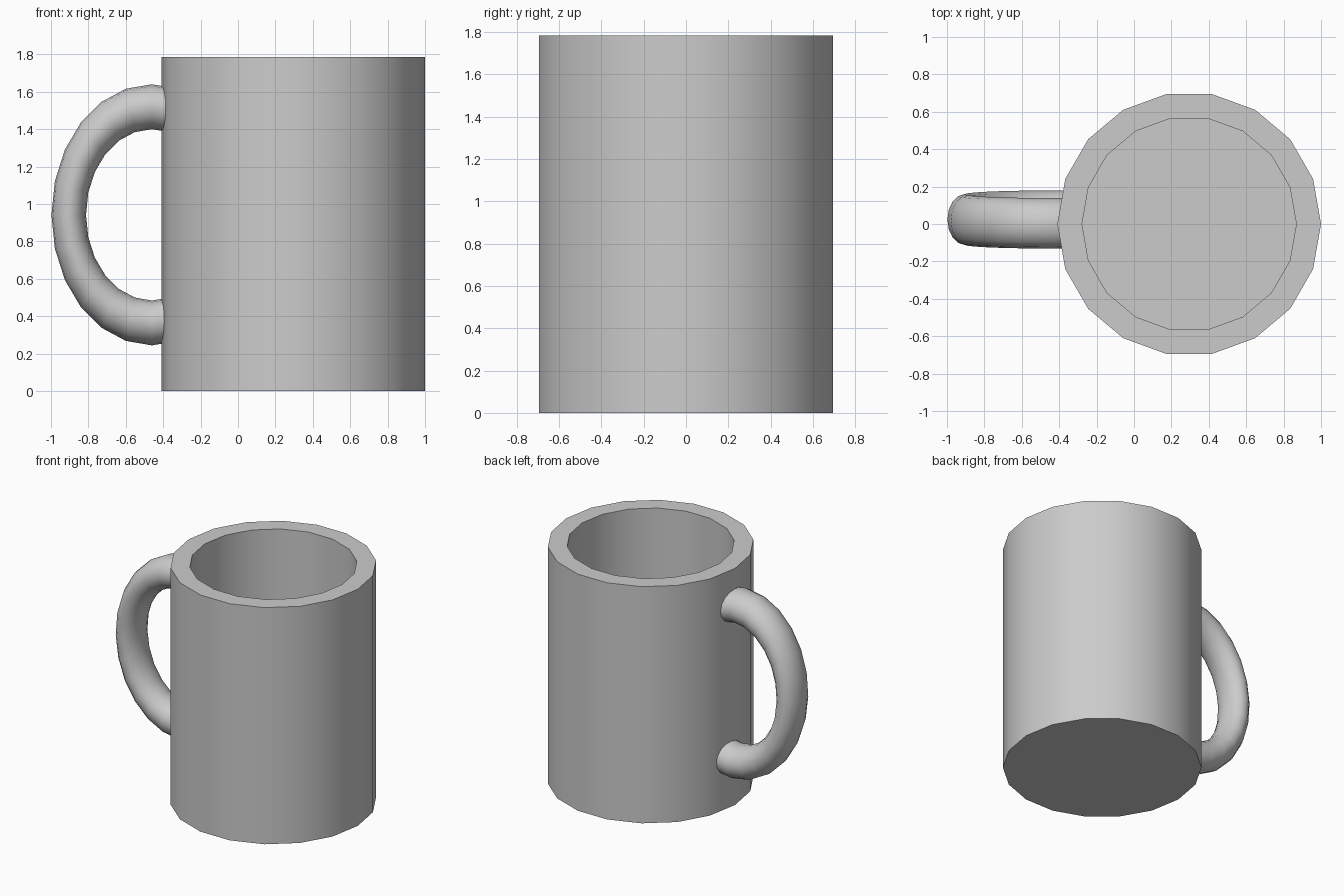
import bpy, bmesh
from math import sin, cos, pi, radians

if "Cube" in bpy.data.objects:
    bpy.data.objects.remove(bpy.data.objects["Cube"])

SIDES = 18
CX = 0.295


def finish(bm, name):
    bmesh.ops.recalc_face_normals(bm, faces=bm.faces[:])
    mesh = bpy.data.meshes.new(name)
    bm.to_mesh(mesh)
    bm.free()
    ob = bpy.data.objects.new(name, mesh)
    bpy.context.collection.objects.link(ob)
    bpy.ops.object.select_all(action='DESELECT')
    ob.select_set(True)
    bpy.context.view_layer.objects.active = ob
    bpy.ops.object.shade_smooth_by_angle(angle=radians(40))
    return ob


def skin(bm, rings):
    """Bridge successive vertex rings and cap both ends."""
    n = len(rings[0])
    for a, b in zip(rings, rings[1:]):
        for i in range(n):
            j = (i + 1) % n
            bm.faces.new((a[i], a[j], b[j], b[i]))
    bm.faces.new(rings[0])
    bm.faces.new(rings[-1])


# Mug body: outer wall, rim, inner wall and floor
bm = bmesh.new()
profile = [(0.705, 0), (0.705, 1.785), (0.573, 1.785), (0.573, 0.14)]
skin(bm, [[bm.verts.new((CX + r * cos(2 * pi * i / SIDES),
                         r * sin(2 * pi * i / SIDES), z))
           for i in range(SIDES)] for r, z in profile])
finish(bm, "mug_body")

# Handle: squashed, slightly tilted torus arc with ends buried in the wall
bm = bmesh.new()
rings = []
for k in range(-1, 14):
    a = radians(90 + 15 * k)
    ring = []
    for i in range(16):
        t = 2 * pi * i / 16
        rad = 0.578 + 0.12 * cos(t)
        z = rad * sin(a)
        x = -0.46 + 0.77 * rad * cos(a)
        y = 0.024 + 0.135 * sin(t) - 0.035 * z
        ring.append(bm.verts.new((x, y, 0.942 + z)))
    rings.append(ring)
skin(bm, rings)
finish(bm, "handle")
